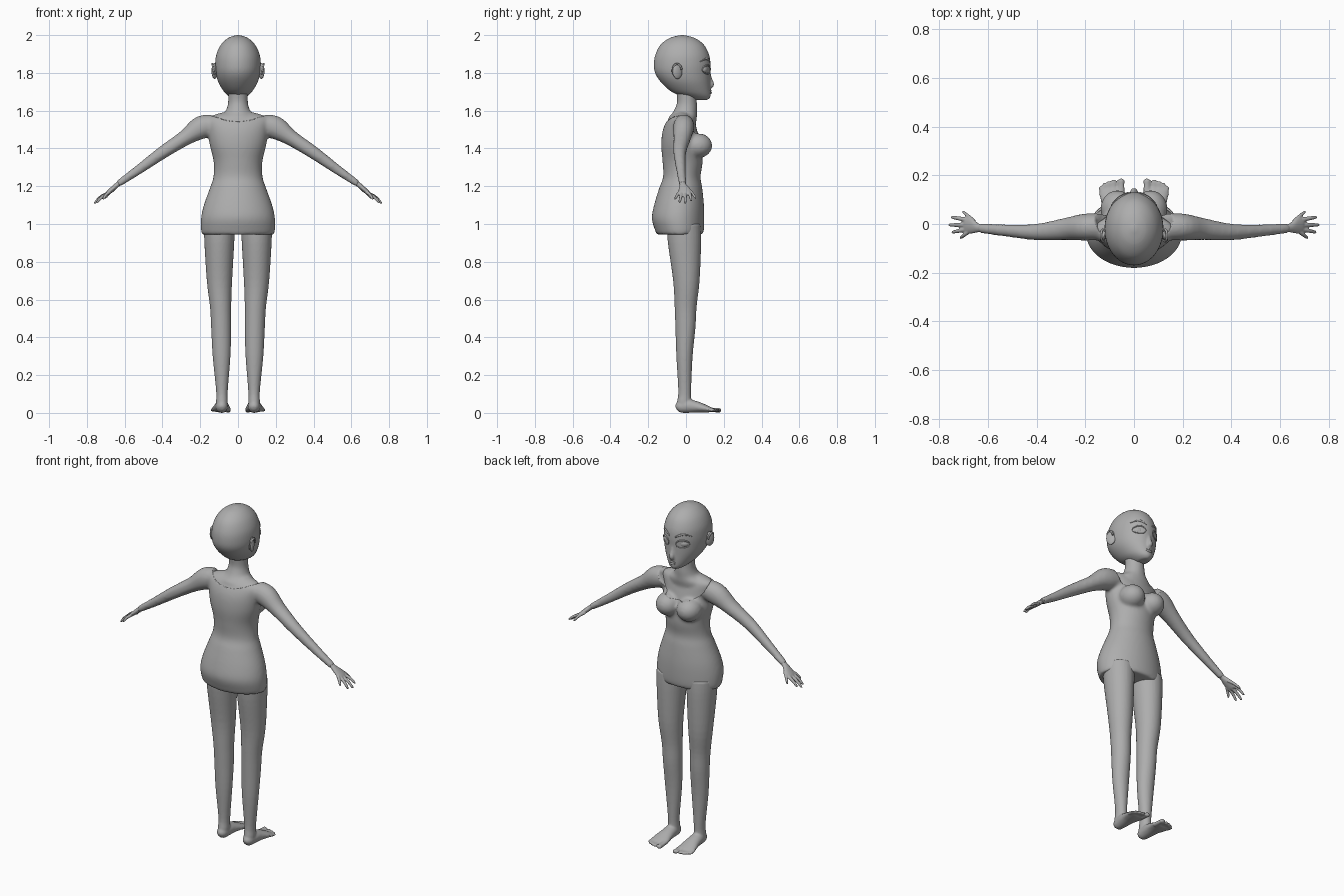
import bpy, bmesh, math
from mathutils import Vector, Matrix

grey = bpy.data.materials.new("plain grey")
grey.diffuse_color = (0.42, 0.42, 0.42, 1)
X, Y, Z = Vector((1, 0, 0)), Vector((0, 1, 0)), Vector((0, 0, 1))


def spline(keys, steps):
    """Catmull-Rom through tuples (x, y, z, ru, rv)."""
    out, n = [], len(keys)
    for i in range(n - 1):
        p = [keys[max(0, min(n - 1, i + k))] for k in (-1, 0, 1, 2)]
        for j in range(steps):
            t = j / steps
            out.append([0.5 * (2 * b + (c - a) * t + (2 * a - 5 * b + 4 * c - d) * t * t
                               + (3 * b - a - 3 * c + d) * t ** 3) for a, b, c, d in zip(*p)])
    return out + [list(keys[-1])]


def loft(bm, keys, v=Y, side=1, seg=32, steps=4, grow=0):
    """Tube of elliptical rings; v is the fixed cross axis, side mirrors x."""
    pts = spline([(k[0] * side, *k[1:]) for k in keys], steps)
    rings = []
    for i, p in enumerate(pts):
        t = Vector(pts[min(i + 1, len(pts) - 1)][:3]) - Vector(pts[max(i - 1, 0)][:3])
        u = v.cross(t).normalized()
        ru, rv = max(p[3] + grow, 0.002), max(p[4] + grow, 0.002)
        rings.append([bm.verts.new(Vector(p[:3]) + u * ru * math.cos(a) + v * rv * math.sin(a))
                      for a in (2 * math.pi * k / seg for k in range(seg))])
    faces = [bm.faces.new(rings[0]), bm.faces.new(rings[-1])]
    for a, b in zip(rings, rings[1:]):
        for k in range(seg):
            m = (k + 1) % seg
            faces.append(bm.faces.new((a[k], a[m], b[m], b[k])))
    bmesh.ops.recalc_face_normals(bm, faces=faces)


def ball(bm, loc, size, rot=0):
    m = Matrix.Translation(loc) @ Matrix.Rotation(rot, 4, 'Z') @ Matrix.Diagonal((*size, 1))
    bmesh.ops.create_uvsphere(bm, u_segments=28, v_segments=18, radius=1, matrix=m)


def finish(bm, name, voxel=0, smooth=5):
    me = bpy.data.meshes.new(name)
    bm.to_mesh(me)
    bm.free()
    me.materials.append(grey)
    for p in me.polygons:
        p.use_smooth = True
    ob = bpy.data.objects.new(name, me)
    bpy.context.collection.objects.link(ob)
    if voxel:
        r = ob.modifiers.new("merge", 'REMESH')
        r.mode, r.voxel_size, r.use_smooth_shade = 'VOXEL', voxel, True
        s = ob.modifiers.new("soften", 'SMOOTH')
        s.factor, s.iterations = 0.5, smooth
    return ob


# Torso profile, from the hem up to the shoulders
torso = [(0, -.033, .945, .191, .122), (0, -.035, .97, .196, .13), (0, -.042, 1.03, .196, .139),
         (0, -.037, 1.10, .181, .132), (0, -.028, 1.19, .149, .114), (0, -.022, 1.25, .130, .099),
         (0, -.018, 1.33, .129, .106), (0, -.025, 1.42, .150, .106), (0, -.030, 1.50, .160, .092),
         (0, -.025, 1.56, .165, .068), (0, -.02, 1.59, .09, .04)]
arm = [(.09, -.012, 1.53, .045, .05), (.19, -.012, 1.513, .062, .056), (.28, -.02, 1.456, .042, .046),
       (.40, -.033, 1.378, .034, .034), (.52, -.027, 1.292, .026, .026), (.635, -.018, 1.212, .018, .02)]


def upper_body(bm, keys, grow):
    loft(bm, keys, seg=48, grow=grow)
    for s in (1, -1):
        ball(bm, (s * .068, .062, 1.415), (.07 + grow, .077 + grow, .066 + grow))


# Shirt with sleeves, scooped at the neck by a hidden cutter
bm = bmesh.new()
upper_body(bm, torso, 0)
for s in (1, -1):
    loft(bm, arm, side=s)
shirt = finish(bm, "shirt", .009, 7)
bm = bmesh.new()
ball(bm, (0, .05, 1.605), (.17, .17, .15))
cutter = finish(bm, "neckline_cutter")
cutter.hide_render = True
cutter.hide_set(True)
cut = shirt.modifiers.new("neckline", 'BOOLEAN')
cut.operation, cut.object, cut.solver = 'DIFFERENCE', cutter, 'EXACT'

# Neck and the chest under the shirt
bm = bmesh.new()
upper_body(bm, torso[6:], -.004)
loft(bm, [(0, -.02, 1.52, .12, .07), (0, -.018, 1.56, .115, .075), (0, -.006, 1.59, .072, .064),
          (0, .002, 1.62, .057, .057), (0, .005, 1.66, .052, .052), (0, .0, 1.76, .055, .06)])
finish(bm, "neck_and_chest", .008, 6)

# Head, nose and lips
bm = bmesh.new()
loft(bm, [(0, .072, 1.657, .022, .042), (0, .06, 1.672, .045, .069), (0, .027, 1.70, .074, .104),
          (0, -.001, 1.75, .104, .131), (0, -.017, 1.80, .118, .147), (0, -.02, 1.85, .121, .150),
          (0, -.02, 1.90, .114, .141), (0, -.02, 1.95, .090, .114), (0, -.02, 1.985, .052, .066),
          (0, -.02, 2.0, .008, .01)], seg=48)
loft(bm, [(0, .115, 1.82, .01, .01), (0, .126, 1.77, .012, .011), (0, .136, 1.738, .013, .015),
          (0, .128, 1.725, .008, .012)], v=X, seg=16)
finish(bm, "head", .006, 3)
bm = bmesh.new()
for z, r in ((1.704, .005), (1.695, .006)):
    loft(bm, [(-.024, .121, 1.70, .002, .002), (-.01, .129, z, r, r), (.01, .129, z, r, r),
              (.024, .121, 1.70, .002, .002)], v=Z, seg=12)
finish(bm, "lips")


def face_y(x):
    return -.019 + .148 * math.sqrt(1 - (x / .12) ** 2)


# Eyes, eyelids, brows and ears
parts = {n: bmesh.new() for n in ("eyes", "irises", "eyelids", "eyebrows", "ears")}
for s in (1, -1):
    ball(parts["eyes"], (s * .053, .094, 1.817), (.029, .021, .022), -s * .45)
    ball(parts["irises"], (s * .051, .108, 1.817), (.013, .009, .016), -s * .35)
    for h, r in ((.024, .0045), (-.021, .003)):
        lid = []
        for k in range(7):
            a = math.pi * k / 6
            x = .054 - .032 * math.cos(a)
            lid.append((x, face_y(x) + .001, 1.816 + h * math.sin(a), r, r))
        loft(parts["eyelids"], lid, v=Z, side=s, seg=10, steps=2)
    loft(parts["eyebrows"], [(x, face_y(x) - .001, z, .004, r) for x, z, r in
         ((.018, 1.856, .004), (.04, 1.869, .006), (.065, 1.874, .005), (.092, 1.86, .002))],
         v=Z, side=s, seg=10)
    ball(parts["ears"], (s * .124, -.045, 1.81), (.012, .028, .042), s * .45)
    loft(parts["ears"], [(.128 + .008 * math.sin(a), -.047 - .024 * math.cos(a) * 1.0,
                          1.812 + .036 * math.sin(a), .005, .005)
                         for a in (-.6, 0, .8, 1.6, 2.4, 3.0)], v=X, side=s, seg=10)
for n, b in parts.items():
    finish(b, n)

for s, n in ((1, "right"), (-1, "left")):
    # Hand with thumb and four fingers
    bm = bmesh.new()
    loft(bm, [(.61, -.019, 1.23, .014, .016), (.64, -.016, 1.207, .013, .018),
              (.665, -.008, 1.185, .013, .031), (.69, -.005, 1.163, .011, .034),
              (.70, -.004, 1.155, .006, .03)], side=s, seg=20)
    tips = [(.705, .052, 1.135), (.752, .028, 1.122), (.762, -.004, 1.108),
            (.749, -.034, 1.112), (.715, -.058, 1.13)]
    roots = [(.655, .01, 1.185), (.69, .018, 1.162), (.693, -.004, 1.16),
             (.69, -.022, 1.162), (.68, -.032, 1.17)]
    for a, b in zip(roots, tips):
        rows = []
        for t, r in ((0, .010), (.5, .0085), (.9, .0065), (1, .002)):
            p = Vector(a).lerp(Vector(b), t) + Z * .006 * math.sin(math.pi * t)
            rows.append((*p, r, r))
        loft(bm, rows, side=s, seg=10)
    finish(bm, n + "_hand", .0035, 2)

    # Leg
    bm = bmesh.new()
    loft(bm, [(.098, -.012, 1.0, .082, .09), (.099, -.008, .90, .079, .088), (.098, .002, .70, .067, .070),
              (.092, -.002, .56, .056, .058), (.089, -.003, .45, .053, .053), (.087, -.008, .30, .047, .043),
              (.085, -.007, .12, .031, .034), (.085, -.01, .06, .031, .037), (.085, -.012, .02, .03, .036)],
         side=s)
    # Foot and toes
    loft(bm, [(.085, -.053, .025, .012, .012), (.085, -.035, .031, .030, .028),
              (.086, .01, .036, .036, .035), (.087, .06, .031, .029, .041),
              (.089, .105, .022, .020, .050), (.089, .14, .015, .011, .05)], v=X, side=s)
    for x, y, r in ((.053, .187, .016), (.082, .184, .0105), (.103, .179, .01),
                    (.121, .170, .0095), (.136, .156, .009)):
        loft(bm, [(x, .115, .018, r * .8, r), (x, y - .025, .014, r * .75, r * .85),
                  (x, y - .008, .013, r * .8, r), (x, y, .012, .004, .005)], v=X, side=s, seg=14)
    finish(bm, n + "_leg", .006, 3)
